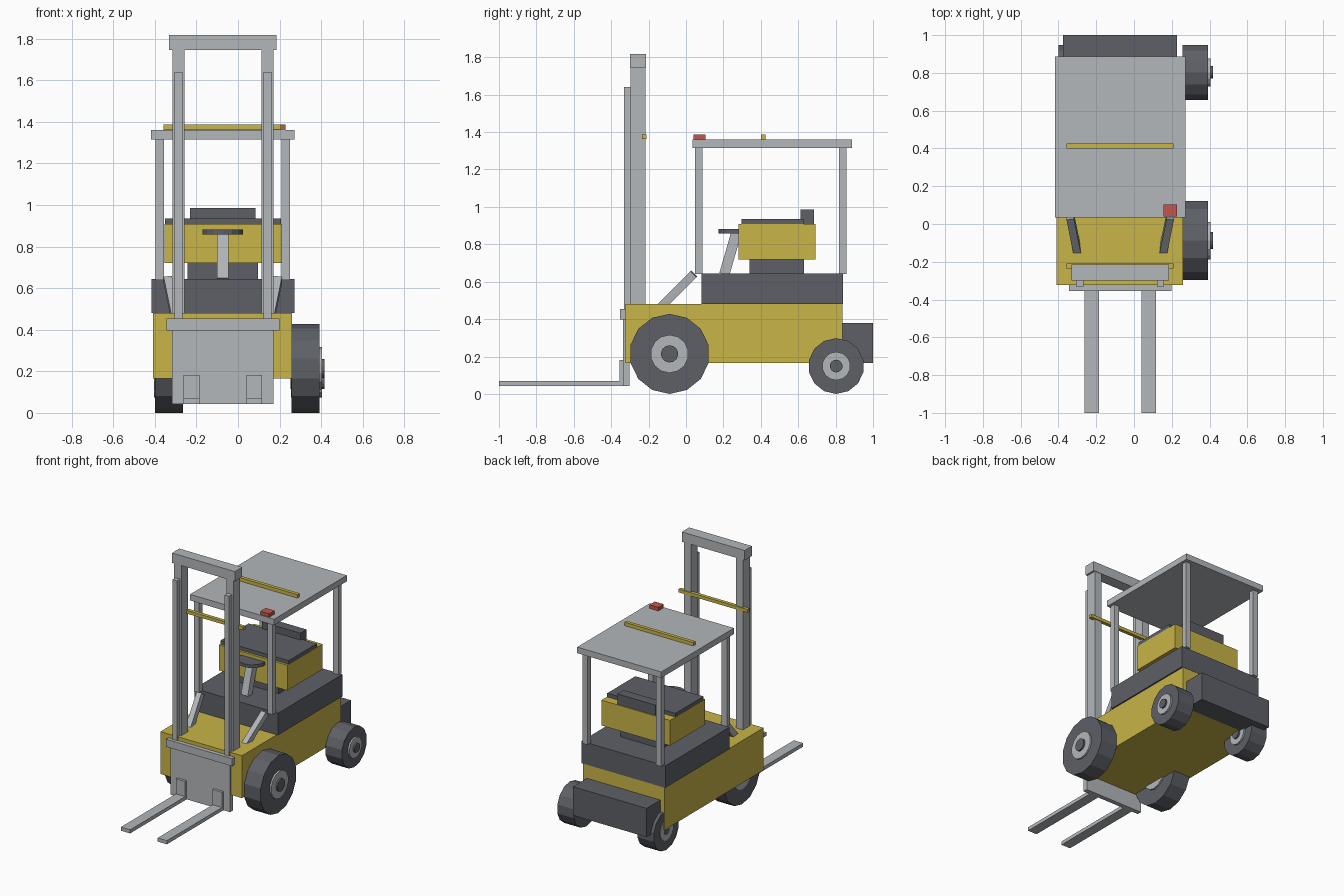
import bpy
import math
from mathutils import Vector, Matrix

if "Cube" in bpy.data.objects:
    bpy.data.objects.remove(bpy.data.objects["Cube"])


def material(name, rgb):
    m = bpy.data.materials.new(name)
    m.diffuse_color = (*rgb, 1.0)
    m.use_nodes = True
    m.node_tree.nodes["Principled BSDF"].inputs["Base Color"].default_value = m.diffuse_color
    return m


YELLOW = material("yellow_paint", (0.58, 0.46, 0.065))
STEEL = material("light_steel", (0.45, 0.475, 0.495))
DARK = material("dark_rubber", (0.11, 0.117, 0.135))
RED = material("red_lamp", (0.55, 0.09, 0.075))
MID = -0.073  # centre line of the truck body


def finish(name, mat):
    ob = bpy.context.object
    ob.name = name
    ob.data.name = name
    ob.data.materials.append(mat)
    return ob


def box(name, mat, x, y, z):
    """Box from (min, max) ranges on each axis."""
    bpy.ops.mesh.primitive_cube_add(size=1)
    ob = finish(name, mat)
    ob.data.transform(Matrix.Diagonal((x[1] - x[0], y[1] - y[0], z[1] - z[0], 1)))
    ob.location = [sum(r) / 2 for r in (x, y, z)]
    return ob


def pair(name, mat, offset, half, y, z):
    """Two boxes mirrored about the centre line."""
    for side, s in (("left", -1), ("right", 1)):
        c = MID + s * offset
        box(f"{name}_{side}", mat, (c - half, c + half), y, z)


def beam(name, mat, a, b, w, t):
    """Slanted bar from a to b, w wide and t thick."""
    a, b = Vector(a), Vector(b)
    d = b - a
    bpy.ops.mesh.primitive_cube_add(size=1)
    ob = finish(name, mat)
    ob.data.transform(Matrix.Diagonal((w, t, d.length, 1)))
    zax = d.normalized()
    xax = (Vector((1, 0, 0)) - zax * zax.x).normalized()
    yax = zax.cross(xax)
    ob.matrix_world = Matrix.Translation((a + b) / 2) @ Matrix((xax, yax, zax)).transposed().to_4x4()
    return ob


def disc_x(name, mat, x, y, z, r, sides=14):
    """Cylinder along x with a corner at the top."""
    bpy.ops.mesh.primitive_cylinder_add(vertices=sides, radius=r, depth=x[1] - x[0])
    ob = finish(name, mat)
    # the first corner points along +y, so turn it up before laying the axis along x
    ob.data.transform(Matrix.Rotation(math.pi / 2, 4, 'Y') @ Matrix.Rotation(math.pi / 2, 4, 'Z'))
    ob.data.transform(Matrix.Rotation(math.pi / 2 - math.atan2(ob.data.vertices[0].co.z,
                                                              ob.data.vertices[0].co.y), 4, 'X'))
    ob.location = (sum(x) / 2, y, z)
    return ob


# chassis, counterweight and deck
box("chassis", YELLOW, (-0.41, 0.26), (-0.324, 0.837), (0.165, 0.48))
box("counterweight", DARK, (-0.376, 0.228), (0.80, 1.0), (0.165, 0.378))
box("deck", DARK, (-0.417, 0.271), (0.083, 0.839), (0.48, 0.643))

# seat
box("seat_pedestal", DARK, (-0.242, 0.096), (0.34, 0.63), (0.643, 0.72))
box("seat_body", YELLOW, (-0.354, 0.210), (0.28, 0.692), (0.72, 0.908))
box("seat_cushion", DARK, (-0.352, 0.208), (0.297, 0.628), (0.908, 0.935))
box("seat_backrest", DARK, (-0.23, 0.084), (0.612, 0.685), (0.905, 0.985))

# steering
beam("steering_column", STEEL, (MID, 0.205, 0.64), (MID, 0.27, 0.865), 0.055, 0.055)
bpy.ops.mesh.primitive_cylinder_add(vertices=14, radius=0.1, depth=0.024,
                                    location=(MID, 0.275, 0.871))
finish("steering_wheel", DARK)

# overhead guard
box("guard_roof", STEEL, (-0.418, 0.272), (0.035, 0.888), (1.315, 1.36))
pair("guard_front_post", STEEL, 0.303, 0.021, (0.048, 0.088), (0.64, 1.32))
pair("guard_rear_post", STEEL, 0.303, 0.021, (0.818, 0.858), (0.64, 1.32))
box("roof_rail", YELLOW, (-0.358, 0.208), (0.40, 0.426), (1.36, 1.386))
box("beacon", RED, (0.155, 0.228), (0.040, 0.104), (1.36, 1.386))

# slanted braces in front of the deck
for side, s in (("left", -1), ("right", 1)):
    beam(f"brace_{side}", STEEL, (MID + s * 0.225, -0.155, 0.445),
         (MID + s * 0.265, 0.042, 0.641), 0.04, 0.046)

# mast
pair("mast_upright", STEEL, 0.214, 0.029, (-0.297, -0.217), (0.42, 1.76))
pair("mast_inner_rail", STEEL, 0.214, 0.019, (-0.332, -0.297), (0.42, 1.64))
box("mast_top_beam", STEEL, (-0.332, 0.184), (-0.30, -0.214), (1.745, 1.818))
box("mast_rail", YELLOW, (-0.358, 0.208), (-0.236, -0.210), (1.364, 1.388))

# carriage and forks
box("carriage_plate", STEEL, (-0.317, 0.171), (-0.337, -0.303), (0.042, 0.42))
box("carriage_bar", STEEL, (-0.345, 0.199), (-0.354, -0.316), (0.397, 0.453))
pair("fork_heel", STEEL, 0.151, 0.038, (-0.355, -0.335), (0.042, 0.182))
pair("fork_blade", STEEL, 0.151, 0.038, (-1.0, -0.33), (0.042, 0.069))

# wheels: tyre, hub and cap at each corner
for end, y, r, hub, cap in (("front", -0.088, 0.214, 0.102, 0.046),
                            ("rear", 0.803, 0.149, 0.076, 0.034)):
    for side, x0 in (("left", -0.4), ("right", 0.257)):
        disc_x(f"{end}_tyre_{side}", DARK, (x0, x0 + 0.136), y, r, r)
        disc_x(f"{end}_hub_{side}", STEEL, (x0 - 0.003, x0 + 0.148), y, r, hub)
        disc_x(f"{end}_cap_{side}", DARK, (x0 - 0.005, x0 + 0.16), y, r, cap)
